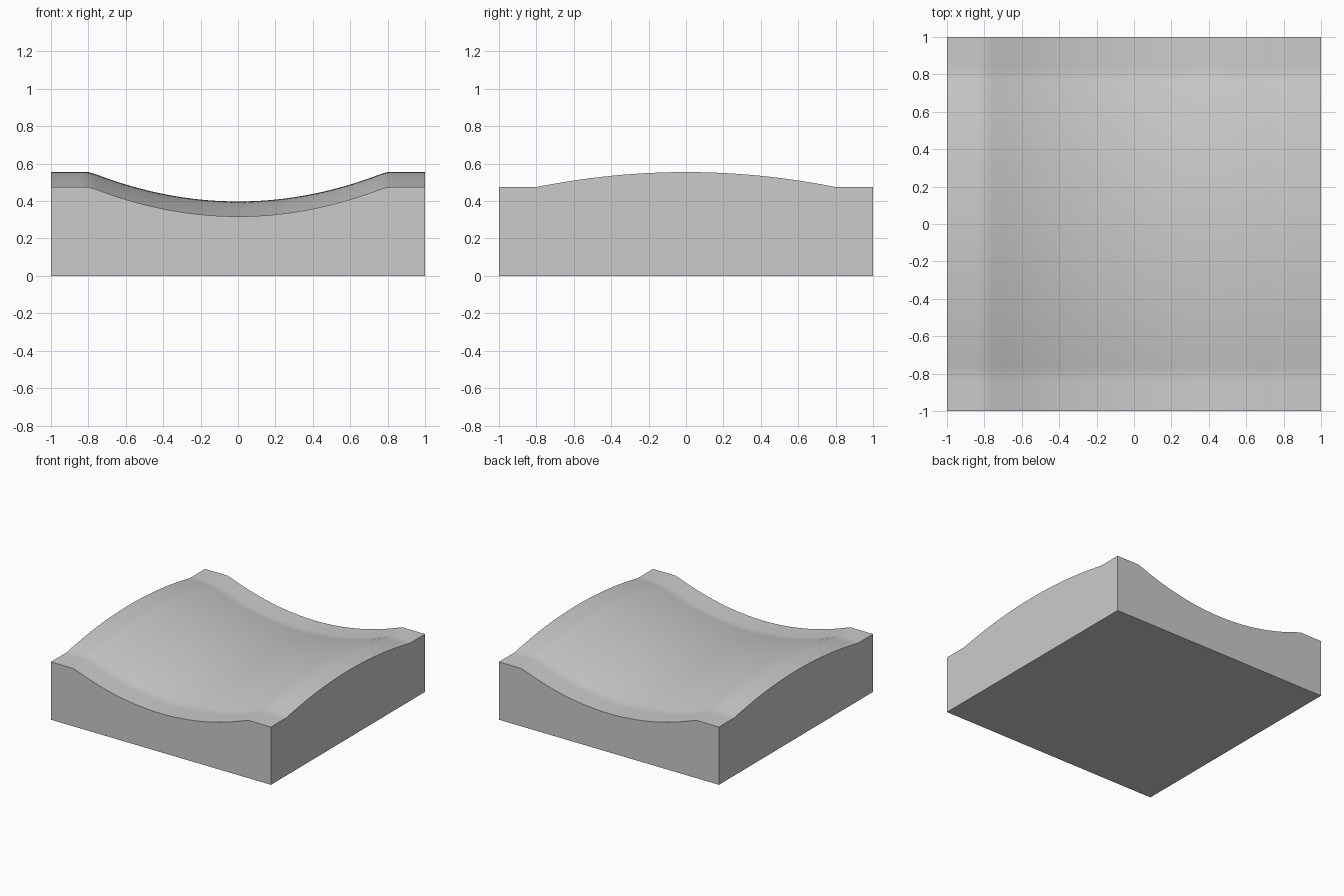
import bpy
import bmesh
import math

cube = bpy.data.objects.get("Cube")
if cube:
    bpy.data.objects.remove(cube, do_unlink=True)

RIM_HEIGHT = 0.475
DIP, DIP_HALF = 0.157, 0.79
CREST, CREST_HALF = 0.08, 0.8


def arch(t, half_width, height):
    """Parabolic arch that is flat outside its half width."""
    return height * max(0.0, 1 - (t / half_width) ** 2)


# Plain grey material
grey = bpy.data.materials.new("light_grey")
grey.use_nodes = True
colour = (0.6, 0.6, 0.6, 1)
grey.diffuse_color = colour
grey.node_tree.nodes["Principled BSDF"].inputs["Base Color"].default_value = colour

# Saddle-shaped top: dips along x, crests along y
bm = bmesh.new()
bmesh.ops.create_grid(bm, x_segments=50, y_segments=50, size=1)
for v in bm.verts:
    v.co.z = RIM_HEIGHT + arch(v.co.y, CREST_HALF, CREST) - arch(v.co.x, DIP_HALF, DIP)

# Straight walls down to the ground, closed by a flat base
rim = [e for e in bm.edges if e.is_boundary]
walls = bmesh.ops.extrude_edge_only(bm, edges=rim)["geom"]
for v in walls:
    if isinstance(v, bmesh.types.BMVert):
        v.co.z = 0
bmesh.ops.holes_fill(bm, edges=[e for e in bm.edges if e.is_boundary], sides=0)
bmesh.ops.recalc_face_normals(bm, faces=bm.faces)

mesh = bpy.data.meshes.new("saddle_block")
bm.to_mesh(mesh)
bm.free()
mesh.materials.append(grey)
block = bpy.data.objects.new("saddle_block", mesh)
bpy.context.collection.objects.link(block)

# Smooth top, crisp outer edges
bpy.ops.object.select_all(action="DESELECT")
block.select_set(True)
bpy.context.view_layer.objects.active = block
bpy.ops.object.shade_smooth_by_angle(angle=math.radians(30))
